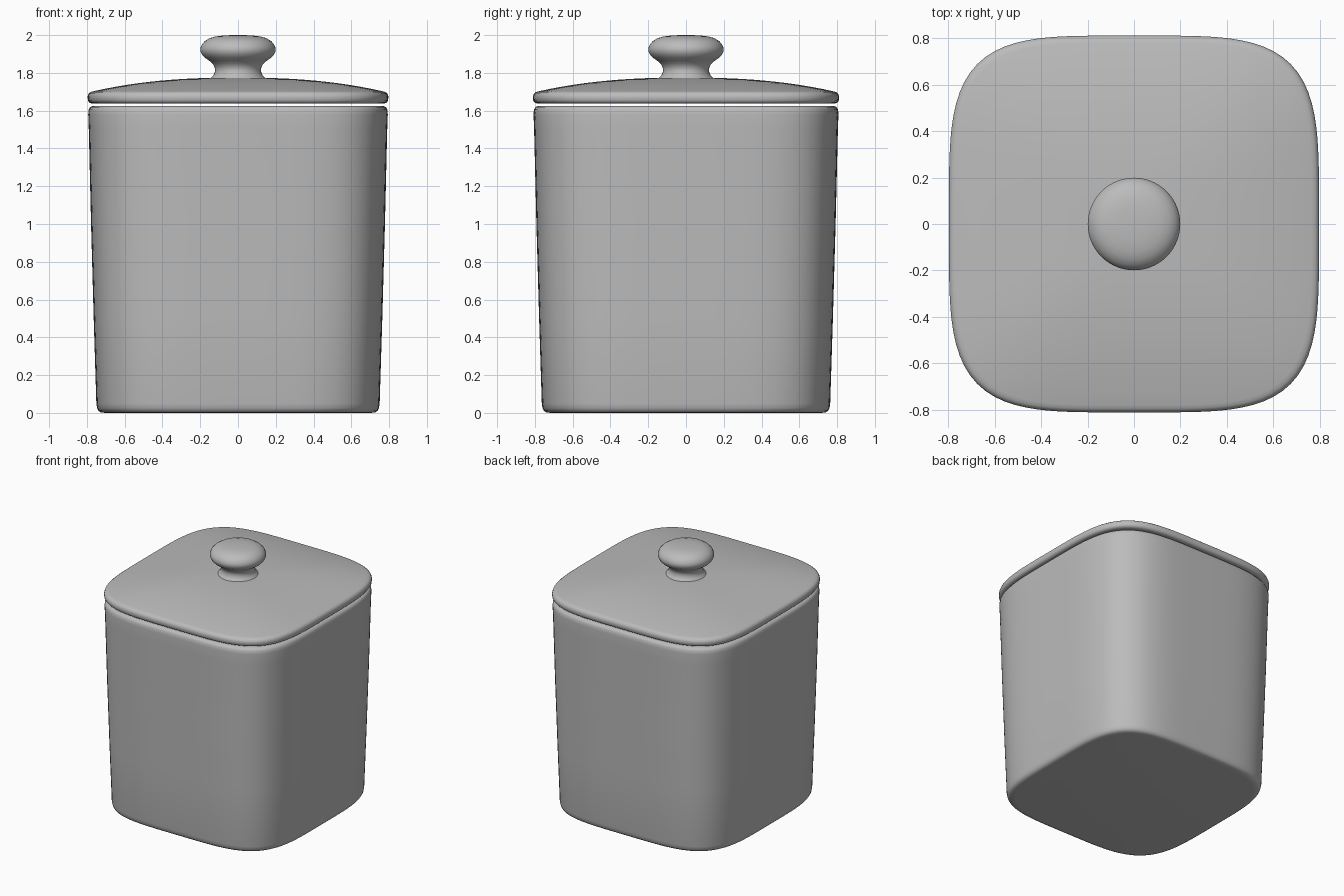
import bpy, bmesh, math

cube = bpy.data.objects.get("Cube")
if cube:
    bpy.data.objects.remove(cube)

glaze = bpy.data.materials.new("grey_ceramic")
glaze.use_nodes = True
colour = (0.5, 0.5, 0.5, 1)
glaze.diffuse_color = colour
glaze.node_tree.nodes["Principled BSDF"].inputs["Base Color"].default_value = colour


def ring_point(angle, power):
    """Point on a unit superellipse: power 2 is a circle, higher is squarer."""
    c, s = math.cos(angle), math.sin(angle)
    r = (abs(c) ** power + abs(s) ** power) ** (-1 / power)
    return c * r, s * r


def loft(name, profile, power, depth, sides, sharp=40):
    """Stack rings given as (half width, height) and cap both ends."""
    bm = bmesh.new()
    rings = []
    for w, z in profile:
        pts = [ring_point(2 * math.pi * i / sides, power) for i in range(sides)]
        rings.append([bm.verts.new((w * x, w * y * depth, z)) for x, y in pts])
    for a, b in zip(rings, rings[1:]):
        for i in range(sides):
            j = (i + 1) % sides
            bm.faces.new((a[i], a[j], b[j], b[i]))
    bm.faces.new(rings[0][::-1])
    bm.faces.new(rings[-1])
    bmesh.ops.recalc_face_normals(bm, faces=bm.faces)
    mesh = bpy.data.meshes.new(name)
    bm.to_mesh(mesh)
    bm.free()
    mesh.materials.append(glaze)
    obj = bpy.data.objects.new(name, mesh)
    bpy.context.collection.objects.link(obj)
    bpy.ops.object.select_all(action="DESELECT")
    obj.select_set(True)
    bpy.context.view_layer.objects.active = obj
    bpy.ops.object.shade_smooth_by_angle(angle=math.radians(sharp))
    return obj


SQUARE, DEPTH = 4.2, 1.018

# Hollow tapered body: base, outer wall, rounded rim, inner wall, inner floor
loft("jar_body", [
    (0.70, 0), (0.725, 0.002), (0.738, 0.01), (0.746, 0.025), (0.75, 0.05),
    (0.764, 0.5), (0.778, 1.0), (0.79, 1.5), (0.793, 1.58), (0.791, 1.605),
    (0.783, 1.619), (0.77, 1.625), (0.74, 1.625), (0.725, 1.615), (0.72, 1.59),
    (0.69, 0.12), (0.65, 0.08)], SQUARE, DEPTH, 128)

# Domed lid with a rounded edge, hollow underneath
dome = [(0.765 - 0.06 * i, 1.775 - 0.072 * ((0.765 - 0.06 * i) / 0.765) ** 2.4)
        for i in range(12)]
loft("lid", [
    (0.05, 1.735), (0.3, 1.73), (0.6, 1.69), (0.72, 1.65), (0.74, 1.638),
    (0.775, 1.638), (0.788, 1.643), (0.795, 1.655), (0.796, 1.675),
    (0.791, 1.69), (0.78, 1.699)] + dome, SQUARE, DEPTH, 128)

# Round knob with a narrow neck flaring into the lid
loft("lid_knob", [
    (0.15, 1.765), (0.142, 1.775), (0.13, 1.787), (0.124, 1.80), (0.121, 1.815),
    (0.124, 1.832), (0.134, 1.848), (0.152, 1.864), (0.175, 1.88),
    (0.191, 1.897), (0.199, 1.915), (0.199, 1.932), (0.191, 1.951),
    (0.176, 1.968), (0.152, 1.983), (0.118, 1.993), (0.075, 1.998),
    (0.03, 2.0)], 2, 1, 64)
